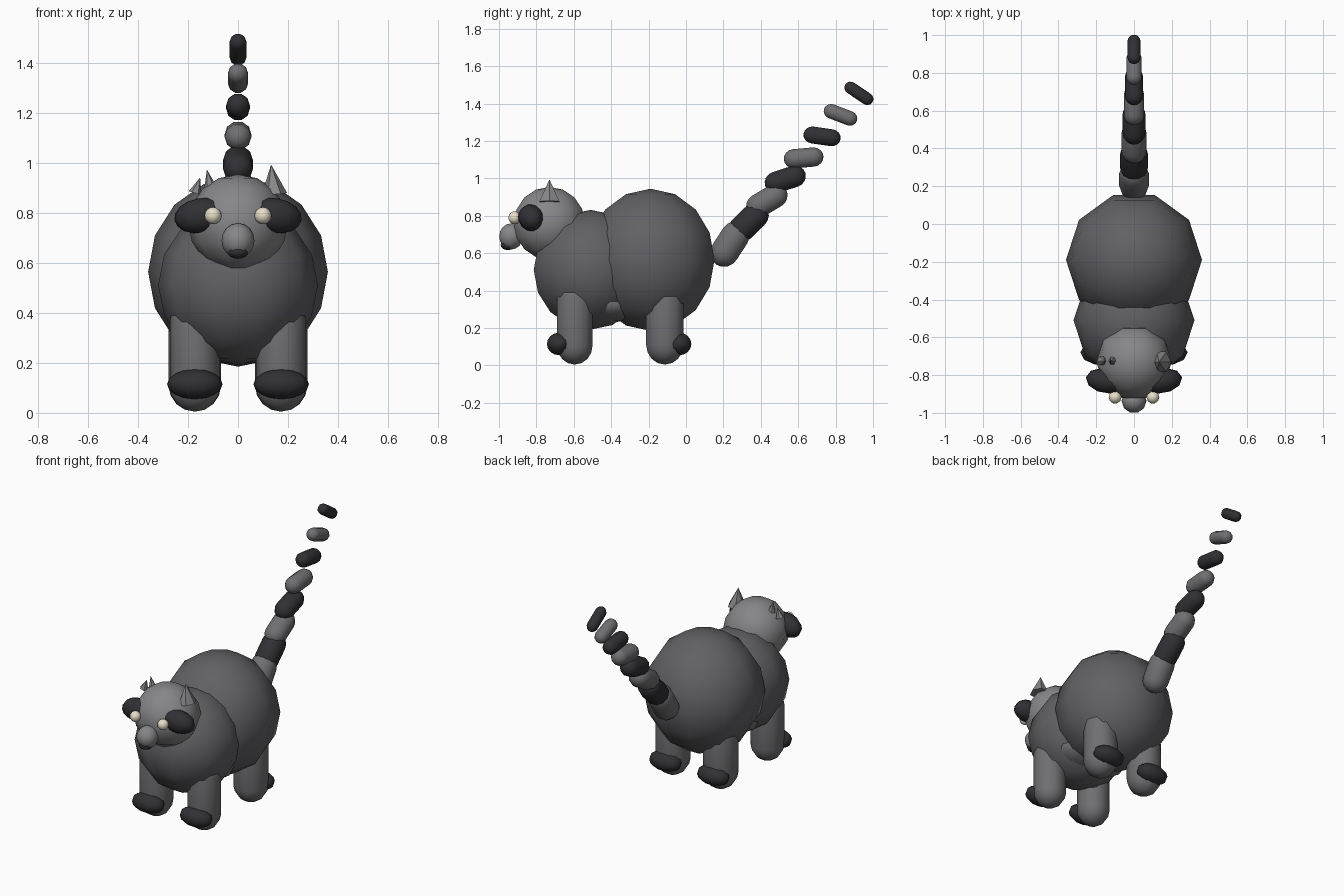
import bpy, bmesh
from math import sin, cos, pi, radians
from mathutils import Matrix, Vector, Euler

if "Cube" in bpy.data.objects:
    bpy.data.objects.remove(bpy.data.objects["Cube"])


def mat(name, *rgb):
    m = bpy.data.materials.new(name)
    m.diffuse_color = (*rgb, 1)
    m.use_nodes = True
    m.node_tree.nodes["Principled BSDF"].inputs["Base Color"].default_value = m.diffuse_color
    return m


FUR = mat("body_fur", 0.12, 0.12, 0.13)
LIMB = mat("limb_fur", 0.16, 0.16, 0.17)
PALE = mat("head_fur", 0.24, 0.24, 0.25)
DARK = mat("dark_fur", 0.03, 0.03, 0.035)
CREAM = mat("cream", 0.8, 0.74, 0.58)


def lathe(name, profile, sides, loc, scale, rot, material, smooth=True):
    """Spin (radius, height) points round z; the first and last points are poles."""
    bm = bmesh.new()
    low = bm.verts.new((0, 0, profile[0][1]))
    high = bm.verts.new((0, 0, profile[-1][1]))
    rings = [[bm.verts.new((r * cos(2 * pi * i / sides), r * sin(2 * pi * i / sides), z))
              for i in range(sides)] for r, z in profile[1:-1]]
    for i in range(sides):
        j = (i + 1) % sides
        bm.faces.new((low, rings[0][j], rings[0][i]))
        bm.faces.new((high, rings[-1][i], rings[-1][j]))
        for a, b in zip(rings, rings[1:]):
            bm.faces.new((a[i], a[j], b[j], b[i]))
    bm.transform(Matrix.LocRotScale(Vector(loc), Euler([radians(a) for a in rot]), Vector(scale)))
    for f in bm.faces:
        f.smooth = smooth
    me = bpy.data.meshes.new(name)
    bm.to_mesh(me)
    bm.free()
    me.materials.append(material)
    ob = bpy.data.objects.new(name, me)
    bpy.context.collection.objects.link(ob)
    return ob


def ball(name, loc, radii, material, rot=(0, 0, 0), sides=10, rings=8):
    prof = [(cos(t), sin(t)) for t in (-pi / 2 + pi * k / rings for k in range(rings + 1))]
    return lathe(name, prof, sides, loc, radii, rot, material)


def capsule(name, loc, r, length, material, rot=(0, 0, 0), sides=10, steps=4):
    h = length / 2 - r
    arc = [pi / 2 * k / steps for k in range(steps + 1)]
    prof = [(r * cos(a), -h - r * sin(a)) for a in reversed(arc)]
    prof += [(r * cos(a), h + r * sin(a)) for a in arc]
    return lathe(name, prof, sides, loc, (1, 1, 1), rot, material)


def cone(name, loc, radii, height, material, rot=(0, 0, 0), sides=6):
    prof = [(0, 0), (1, 0), (0, height)]
    return lathe(name, prof, sides, loc, (*radii, 1), rot, material, smooth=False)


# Body
ball("hindquarters", (0, -0.19, 0.565), (0.36, 0.36, 0.38), FUR)
ball("chest", (0, -0.51, 0.512), (0.32, 0.32, 0.32), FUR)
ball("belly", (0, -0.40, 0.33), (0.235, 0.2, 0.1), LIMB)

# Head, snout and nose
ball("head", (0, -0.73, 0.76), (0.2, 0.2, 0.195), PALE)
ball("snout", (0, -0.935, 0.69), (0.066, 0.067, 0.07), PALE)
ball("nose", (0, -0.953, 0.645), (0.042, 0.04, 0.028), DARK)

# Ears: one full cone, and a pair of small tufts on the other side
cone("right_ear", (0.145, -0.73, 0.875), (0.052, 0.062), 0.12, PALE, (0, -6, 0))
cone("left_ear_outer", (-0.172, -0.725, 0.88), (0.026, 0.026), 0.066, PALE, (0, 18, 0))
cone("left_ear_inner", (-0.11, -0.725, 0.9), (0.026, 0.026), 0.076, PALE, (0, -11, 0))

# Parts mirrored left and right
for s, side in ((1, "right"), (-1, "left")):
    ball(f"{side}_eye_patch", (s * 0.15, -0.83, 0.79), (0.108, 0.066, 0.07), DARK, (0, s * 10, s * 10))
    ball(f"{side}_eye", (s * 0.1, -0.917, 0.79), (0.034, 0.034, 0.034), CREAM)
    for end, leg_y, paw_y, r in (("front", -0.595, -0.68, 0.1), ("rear", -0.113, -0.035, 0.105)):
        capsule(f"{side}_{end}_leg", (s * 0.173, leg_y, 0.235), r, 0.46, LIMB)
        ball(f"{side}_{end}_paw", (s * 0.173, paw_y, 0.115), (0.111, 0.067, 0.06), DARK)

# Ringed tail: tapering capsules that tip over along the curve
for i in range(8):
    r = 0.08 - 0.0065 * i
    loc = (0, 0.235 + 0.0985 * i, 0.65 + 0.115 * i)
    angle = 57 - 13 * i
    capsule(f"tail_ring_{i + 1}", loc, r, 0.105 + 2 * r, DARK if i % 2 else LIMB, (angle - 90, 0, 0))
